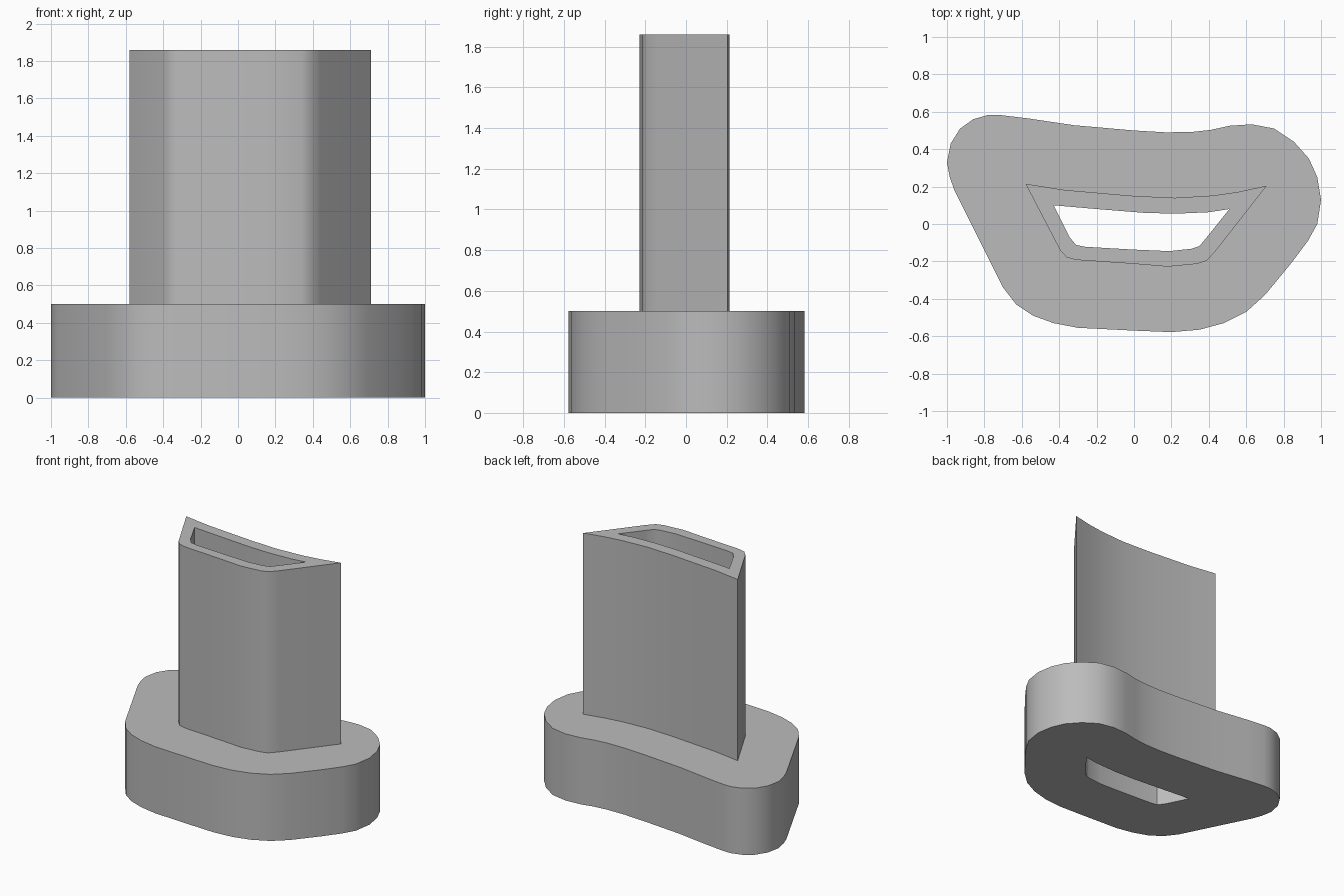
import bpy
import bmesh
import math

cube = bpy.data.objects.get("Cube")
if cube:
    bpy.data.objects.remove(cube, do_unlink=True)

BASE_TOP = 0.5
STEM_TOP = 1.86

# Plan outlines, anticlockwise
base_outline = [
    (-1, .33), (-.985, .25), (-.96, .18), (-.7, -.34), (-.63, -.43),
    (-.54, -.49), (-.43, -.53), (-.3, -.555), (0, -.57), (.2, -.578),
    (.35, -.565), (.48, -.53), (.6, -.47), (.7, -.38), (.84, -.21),
    (.93, -.09), (.98, 0), (1, .13), (.98, .25), (.935, .35),
    (.855, .44), (.75, .51), (.63, .533), (.51, .525), (.41, .503),
    (.31, .492), (.17, .49), (0, .5), (-.32, .528), (-.57, .565),
    (-.72, .583), (-.78, .583), (-.86, .56), (-.93, .51), (-.98, .43),
]
stem_outline = [
    (-.58, .215), (-.395, -.14), (-.36, -.178), (-.31, -.192), (0, -.213),
    (.18, -.228), (.34, -.213), (.39, -.195), (.44, -.14), (.71, .205),
    (.56, .172), (.42, .152), (.22, .14), (0, .15), (-.37, .182),
]
slot_outline = [
    (-.43, .1), (-.345, -.07), (-.31, -.112), (-.26, -.122), (0, -.137),
    (.19, -.145), (.31, -.132), (.35, -.118), (.39, -.07), (.51, .08),
    (.4, .063), (.22, .055), (.05, .06), (-.2, .08),
]


def add_loop(bm, outline, z):
    """Closed loop of edges at one height."""
    verts = [bm.verts.new((x, y, z)) for x, y in outline]
    for a, b in zip(verts, verts[1:] + verts[:1]):
        bm.edges.new((a, b))
    return verts


def add_walls(bm, lower, upper):
    """Upright faces joining two matching loops."""
    for i in range(len(lower)):
        bm.faces.new((lower[i - 1], lower[i], upper[i], upper[i - 1]))


def add_ring(bm, outer, inner):
    """Flat face between an outer loop and the loop inside it."""
    edges = [bm.edges.get((loop[i - 1], loop[i]))
             for loop in (outer, inner) for i in range(len(loop))]
    bmesh.ops.triangle_fill(bm, edges=edges, use_beauty=True)


bm = bmesh.new()
base_low = add_loop(bm, base_outline, 0)
base_high = add_loop(bm, base_outline, BASE_TOP)
stem_low = add_loop(bm, stem_outline, BASE_TOP)
stem_high = add_loop(bm, stem_outline, STEM_TOP)
slot_low = add_loop(bm, slot_outline, 0)
slot_high = add_loop(bm, slot_outline, STEM_TOP)

# Flat rings: underside, shoulder and rim
add_ring(bm, base_low, slot_low)
add_ring(bm, base_high, stem_low)
add_ring(bm, stem_high, slot_high)

# Base side, stem side and the slot running right through
add_walls(bm, base_low, base_high)
add_walls(bm, stem_low, stem_high)
add_walls(bm, slot_low, slot_high)
bmesh.ops.recalc_face_normals(bm, faces=bm.faces[:])

mesh = bpy.data.meshes.new("hollow_stem_on_base")
bm.to_mesh(mesh)
bm.free()
body = bpy.data.objects.new("hollow_stem_on_base", mesh)
bpy.context.collection.objects.link(body)

# Plain grey
grey = bpy.data.materials.new("plain_grey")
grey.use_nodes = True
colour = (0.5, 0.5, 0.5, 1)
grey.diffuse_color = colour
grey.node_tree.nodes["Principled BSDF"].inputs["Base Color"].default_value = colour
mesh.materials.append(grey)

# Smooth curves, sharp corners
bpy.ops.object.select_all(action="DESELECT")
body.select_set(True)
bpy.context.view_layer.objects.active = body
bpy.ops.object.shade_smooth_by_angle(angle=math.radians(32))
